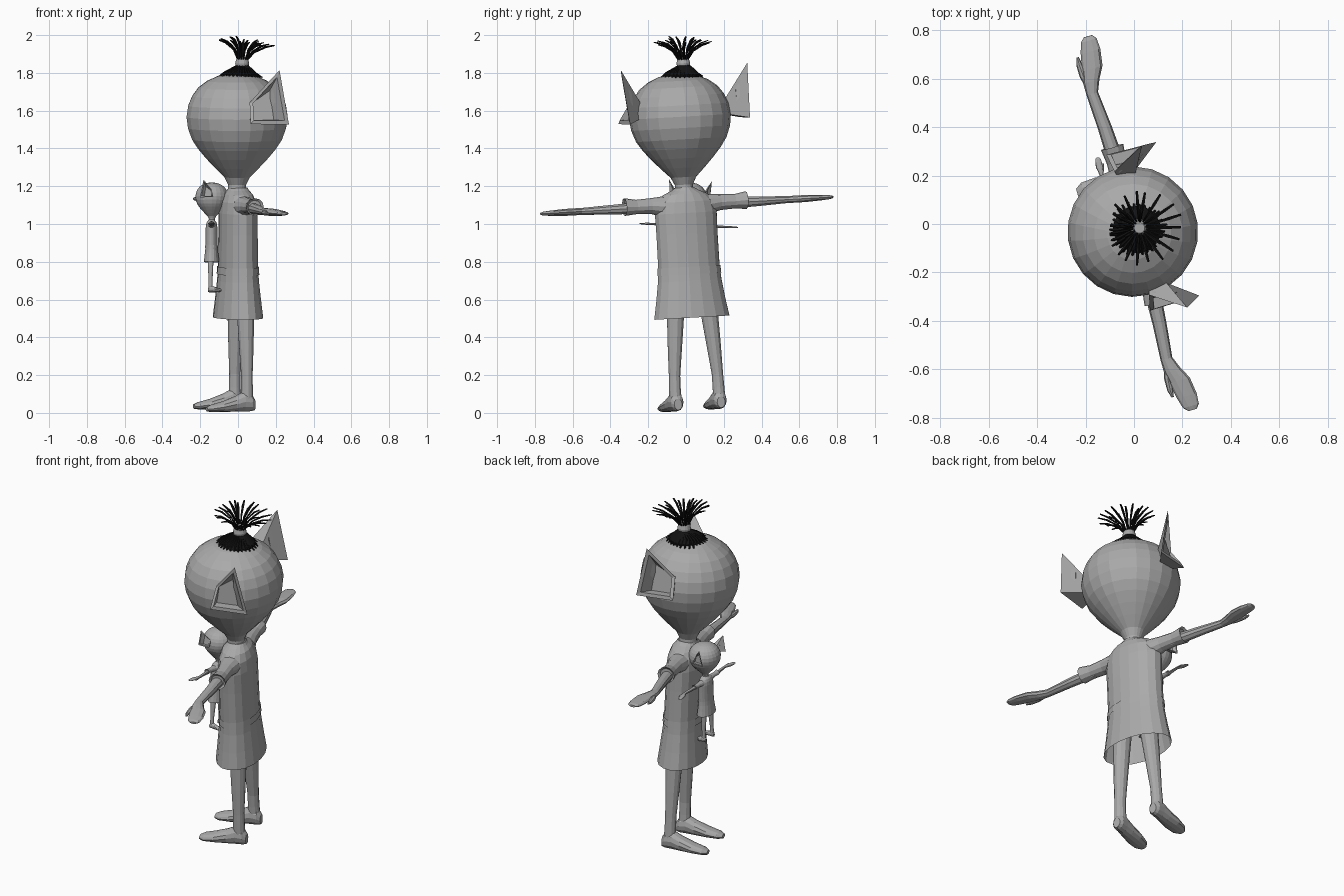
import bpy, bmesh, math, random
from mathutils import Matrix, Vector

if "Cube" in bpy.data.objects:
    bpy.data.objects.remove(bpy.data.objects["Cube"])

random.seed(4)


def material(name, value):
    m = bpy.data.materials.new(name)
    m.diffuse_color = (value, value, value, 1)
    m.use_nodes = True
    m.node_tree.nodes["Principled BSDF"].inputs["Base Color"].default_value = m.diffuse_color
    return m


GREY = material("plain grey", 0.4)
BLACK = material("hair black", 0.006)
X, Y, Z = Vector((1, 0, 0)), Vector((0, 1, 0)), Vector((0, 0, 1))


def loft(bm, rings, u, v, n, cap_start=True, cap_end=True):
    """Skin a row of elliptical rings: (centre, radius along u, radius along v)."""
    loops = []
    for c, ru, rv in rings:
        loops.append([bm.verts.new(Vector(c) + u * ru * math.cos(2 * math.pi * i / n)
                                   + v * rv * math.sin(2 * math.pi * i / n)) for i in range(n)])
    for a, b in zip(loops, loops[1:]):
        for i in range(n):
            bm.faces.new((a[i], a[(i + 1) % n], b[(i + 1) % n], b[i]))
    if cap_start:
        bm.faces.new(loops[0][::-1])
    if cap_end:
        bm.faces.new(loops[-1])


def finish(bm, name, mat, matrix, side=1):
    """Mirror a part if needed, place it and make it an object."""
    bm.transform(matrix @ Matrix.Diagonal((side, 1, 1, 1)))
    bmesh.ops.recalc_face_normals(bm, faces=bm.faces)
    me = bpy.data.meshes.new(name)
    bm.to_mesh(me)
    bm.free()
    me.materials.append(mat)
    ob = bpy.data.objects.new(name, me)
    bpy.context.collection.objects.link(ob)


def simple(name, rings, u, v, n, matrix, side=1, mat=GREY, **caps):
    bm = bmesh.new()
    loft(bm, rings, u, v, n, **caps)
    finish(bm, name, mat, matrix, side)


def ear(name, matrix, side):
    # root on the head, flaring out to a pointed rim with a hollow inside
    root = [Vector(p) for p in ((.24, 0, 1.57), (.24, .07, 1.57), (.23, .07, 1.65), (.23, 0, 1.65))]
    rim = [Vector(p) for p in ((.335, -.025, 1.55), (.33, .188, 1.545), (.348, .131, 1.835), (.265, -.01, 1.66))]
    mid = sum(rim, Vector()) / 4
    inner = [p.lerp(mid, .2) for p in rim]
    floor = [a.lerp(b, .5) for a, b in zip(root, inner)]
    bm = bmesh.new()
    loops = [[bm.verts.new(p) for p in ring] for ring in (root, rim, inner, floor)]
    for a, b in zip(loops, loops[1:]):
        for i in range(4):
            bm.faces.new((a[i], a[(i + 1) % 4], b[(i + 1) % 4], b[i]))
    bm.faces.new(loops[0][::-1])
    bm.faces.new(loops[-1])
    finish(bm, name, GREY, matrix, side)


def figure(prefix, M):
    # head with tapering chin and neck
    head = [(1.16, .05), (1.21, .048), (1.25, .068), (1.30, .118), (1.35, .165), (1.40, .207),
            (1.45, .24), (1.51, .262), (1.57, .27), (1.63, .261), (1.68, .24), (1.725, .207),
            (1.76, .16), (1.785, .105), (1.797, .05), (1.80, .01)]
    simple(prefix + "head", [((0, -.005, z), r, r) for z, r in head], X, Y, 22, M)
    # dress with an open hem
    dress = [(.505, .207, .127), (.6, .19, .116), (.7, .175, .105), (.77, .169, .1), (.95, .168, .098),
             (1.06, .17, .097), (1.12, .158, .09), (1.16, .12, .075), (1.18, .075, .058), (1.195, .05, .05)]
    simple(prefix + "dress", [((0, 0, z), a, b) for z, a, b in dress], X, Y, 18, M, cap_start=False)
    # belt
    simple(prefix + "belt", [((0, 0, .735), .176, .107), ((0, 0, .775), .173, .105)], X, Y, 18, M,
           cap_start=False, cap_end=False)
    for s, label in ((1, "left_"), (-1, "right_")):
        p = prefix + label
        ear(p + "ear", M, s)
        # sleeve with flared cuff
        simple(p + "sleeve", [((.12, 0, 1.10), .06, .055), ((.19, 0, 1.107), .044, .042),
                              ((.27, 0, 1.107), .04, .038), ((.335, 0, 1.11), .048, .047),
                              ((.325, 0, 1.11), .036, .035)], Y, Z, 12, M, s)
        # arm running into a flat hand
        arm = [(.25, 0, .034, .032), (.42, -.008, .029, .026), (.57, -.02, .025, .019),
               (.62, -.01, .035, .02), (.67, .008, .044, .019), (.74, .02, .042, .015),
               (.785, .025, .034, .011), (.803, .027, .018, .006)]
        simple(p + "arm", [((x, y, 1.10), a, b) for x, y, a, b in arm], Y, Z, 10, M, s)
        simple(p + "thumb", [((.60, -.026, 1.098), .014, .013), ((.65, -.036, 1.097), .016, .013),
                             ((.70, -.04, 1.097), .012, .01), ((.73, -.038, 1.097), .005, .005)],
               Y, Z, 8, M, s)
        # leg and foot
        leg = [(.62, .085, .052), (.5, .095, .046), (.35, .107, .039), (.2, .118, .031),
               (.13, .12, .032), (.07, .12, .034)]
        simple(p + "leg", [((x, .016, z), r, r) for z, x, r in leg], X, Y, 12, M, s)
        foot = [(.058, .05, .022, .03), (.04, .062, .035, .047), (0, .068, .039, .054),
                (-.05, .055, .043, .041), (-.12, .042, .049, .028), (-.18, .034, .042, .02),
                (-.207, .03, .022, .012)]
        simple(p + "foot", [((.12 - y * .03, y, z), a, b) for y, z, a, b in foot], X, Z, 12, M, s)


def hair(M):
    cx, cy = -.025, .03
    # gathered hair on the scalp with a ragged fringe
    bm = bmesh.new()
    loft(bm, [((cx + .012, .012, 1.765), .104, .104), ((cx + .01, .016, 1.79), .098, .098),
              ((cx, cy, 1.825), .052, .052), ((cx, cy, 1.845), .03, .03)], X, Y, 20)
    for i in range(30):
        t = 2 * math.pi * i / 30
        d, tan = Vector((math.cos(t), math.sin(t), 0)), Vector((-math.sin(t), math.cos(t), 0))
        c = Vector((cx + .012, .012, 0))
        r = random.uniform(.108, .122)
        loft(bm, [(Vector((cx, cy, 1.838)) + d * .03, .004, .005), (c + d * .08 + Z * 1.805, .008, .006),
                  (c + d * r + Z * 1.778, .005, .004)], tan, Z, 5)
    finish(bm, "hair_cap", BLACK, M)
    # hair tie
    simple("hair_tie", [((cx, cy, 1.835), .034, .034), ((cx, cy, 1.852), .037, .037),
                        ((cx, cy, 1.872), .032, .032), ((cx, cy, 1.885), .022, .022)], X, Y, 14, M)
    # fan of loose strands
    bm = bmesh.new()
    for count, reach, top in ((19, .15, 1.967), (9, .095, 1.985)):
        for i in range(count):
            t = 2 * math.pi * i / count + random.uniform(-.07, .07)
            d, tan = Vector((math.cos(t), math.sin(t), 0)), Vector((-math.sin(t), math.cos(t), 0))
            r = (reach + .025 * d.y) * random.uniform(.92, 1.06)
            h = top - .016 * d.y + random.uniform(-.008, .004) - 1.865
            base = Vector((cx, cy, 1.865))
            up = (Z * .8 - d * .6)
            loft(bm, [(base + d * .022, .004, .004), (base + d * r * .38 + Z * h * .55, .005, .004),
                      (base + d * r * .72 + Z * h * .88, .007, .005), (base + d * r + Z * h, .005, .003)],
                 tan, up, 5)
    finish(bm, "hair_strands", BLACK, M)


# large figure, turned towards -x and leaning slightly
big = (Matrix.Translation((0, .06, 0)) @ Matrix.Rotation(math.radians(3.3), 4, 'X')
       @ Matrix.Rotation(math.radians(-74.4), 4, 'Z'))
figure("adult_", big)
hair(big)

# small figure held against the chest, facing the large one
small = (Matrix.Translation((-.14, 0, .635)) @ Matrix.Rotation(math.radians(-2.3), 4, 'X')
         @ Matrix.Rotation(math.radians(90), 4, 'Z') @ Matrix.Scale(.325, 4))
figure("child_", small)
